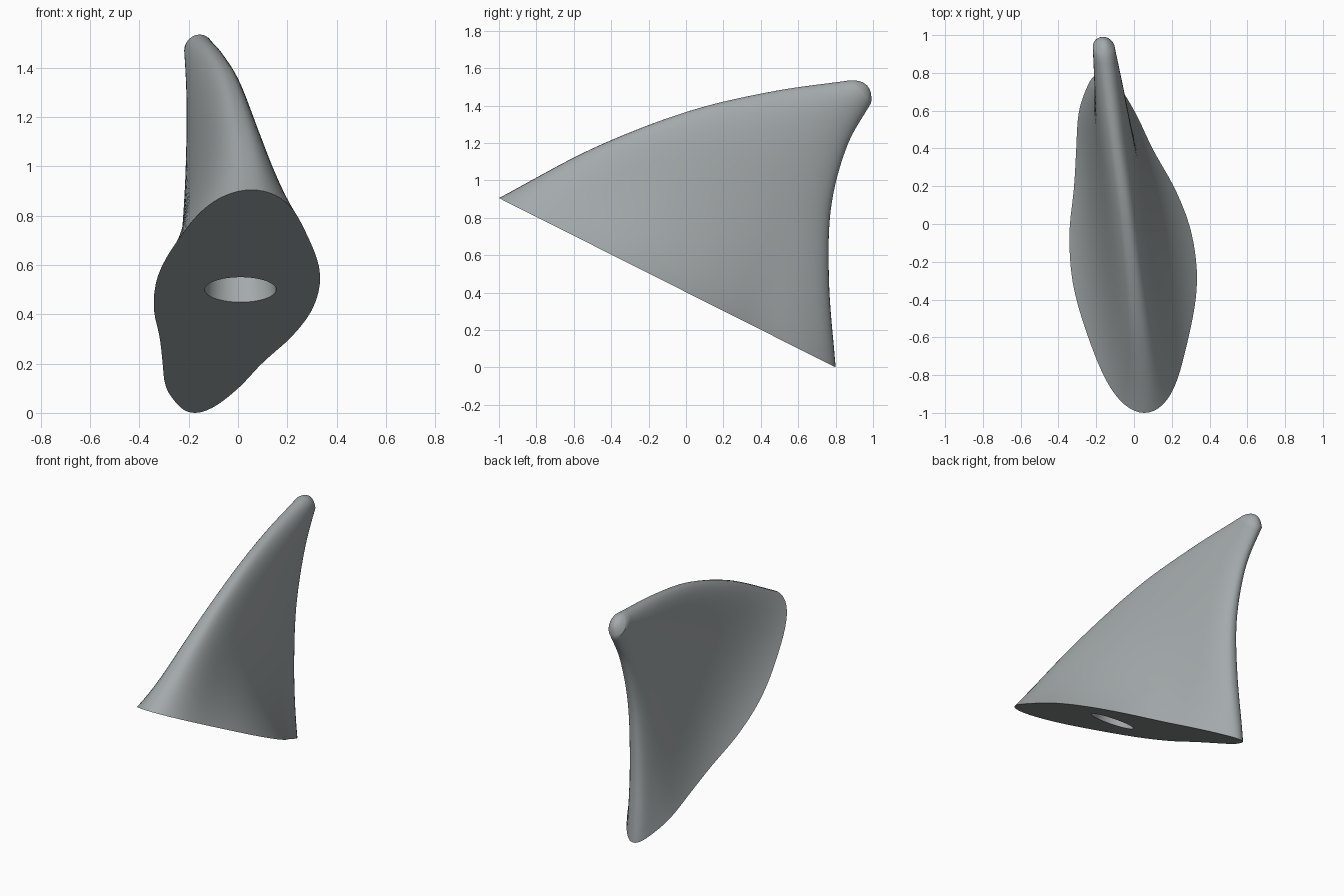
import bpy, bmesh, math
from mathutils import Vector

if "Cube" in bpy.data.objects:
    bpy.data.objects.remove(bpy.data.objects["Cube"])

N = 80       # points round each section
ROWS = 50    # sections from base to tip


def curve(keys, t):
    """Smooth cubic through (t, value...) keys."""
    n = len(keys)
    i = 0
    while i < n - 2 and t > keys[i + 1][0]:
        i += 1

    def slope(j, c):
        a, b = keys[max(j - 1, 0)], keys[min(j + 1, n - 1)]
        return (b[c] - a[c]) / (b[0] - a[0])
    a, b = keys[i], keys[i + 1]
    d = b[0] - a[0]
    s = (t - a[0]) / d
    return [(2*s**3 - 3*s*s + 1) * a[c] + (s**3 - 2*s*s + s) * d * slope(i, c)
            + (3*s*s - 2*s**3) * b[c] + (s**3 - s*s) * d * slope(i + 1, c)
            for c in range(1, len(a))]


# leading and trailing edges: t, x, y, z
LEAD = [(0, .055, -1, .905), (.25, .01, -.5, 1.17), (.5, -.04, 0, 1.365),
        (.75, -.10, .45, 1.473), (1, -.155, .88, 1.535)]
TRAIL = [(0, -.175, .8, 0), (.25, -.16, .765, .45), (.5, -.15, .775, .85),
         (.75, -.15, .86, 1.18), (1, -.165, .99, 1.415)]
# base outline: position along chord, middle x, fullness
BASE = [(0, .055, .33), (.166, .03, .315), (.38, .005, .338), (.536, -.02, .322),
        (.657, -.05, .283), (.78, -.105, .242), (.89, -.145, .232),
        (.96, -.163, .215), (1, -.175, .21)]
# half thickness up the fin
THICK = [(0, .12), (.25, .115), (.5, .10), (.75, .08), (1, .058)]


def section(t):
    lead, trail = Vector(curve(LEAD, t)), Vector(curve(TRAIL, t))
    flare = (1 - t) ** 6
    pts = []
    for k in range(N):
        a = 2 * math.pi * k / N
        u, s = (1 - math.cos(a)) / 2, math.sin(a)
        mid, full = curve(BASE, u)
        blunt = abs(s) ** (.65 + .35 * t) * math.copysign(1, s)
        p = lead.lerp(trail, u)
        p.x = flare * (mid + full * s) + (1 - flare) * (p.x + curve(THICK, t)[0] * blunt)
        pts.append(p)
    return pts


bm = bmesh.new()


def ring(pts):
    return [bm.verts.new(p) for p in pts]


def bridge(a, b):
    for k in range(N):
        j = (k + 1) % N
        bm.faces.new((a[k], a[j], b[j], b[k]))


# fin walls, with closer sections where the base flares
rows = [ring(section((i / ROWS) ** 1.3)) for i in range(ROWS + 1)]
for a, b in zip(rows, rows[1:]):
    bridge(a, b)

# rounded tip
end = section(1)
centre = sum(end, Vector()) / N
out = Vector((0, .74, .67)) * .046
last = rows[-1]
for i in range(1, 8):
    r = 1 - i / 8
    nxt = ring([centre + (p - centre) * r + out * (1 - r * r) for p in end])
    bridge(last, nxt)
    last = nxt
peak = bm.verts.new(centre + out)
for k in range(N):
    bm.faces.new((last[k], last[(k + 1) % N], peak))

# flat base with an oval socket
axis = Vector((0, .449, .893))
mouth = []
for k in range(N):
    a = 2 * math.pi * k / N
    u = .4475 - .056 * math.cos(a)
    mouth.append(Vector((.01 + .145 * math.sin(a), -1 + 1.8 * u, .905 * (1 - u))))
rim = ring(mouth)
floor = ring([p.lerp(Vector((-.04, p.y, p.z)), .35) + axis * .4 for p in mouth])
bridge(rim, rows[0])
bridge(floor, rim)
bm.faces.new(floor)
bmesh.ops.recalc_face_normals(bm, faces=bm.faces)

mesh = bpy.data.meshes.new("fin")
bm.to_mesh(mesh)
bm.free()
fin = bpy.data.objects.new("fin", mesh)
bpy.context.collection.objects.link(fin)
grey = bpy.data.materials.new("slate grey")
grey.diffuse_color = (.37, .40, .41, 1)
grey.use_nodes = True
grey.node_tree.nodes["Principled BSDF"].inputs["Base Color"].default_value = grey.diffuse_color
mesh.materials.append(grey)

bpy.context.view_layer.objects.active = fin
fin.select_set(True)
bpy.ops.object.shade_smooth_by_angle(angle=math.radians(35))
